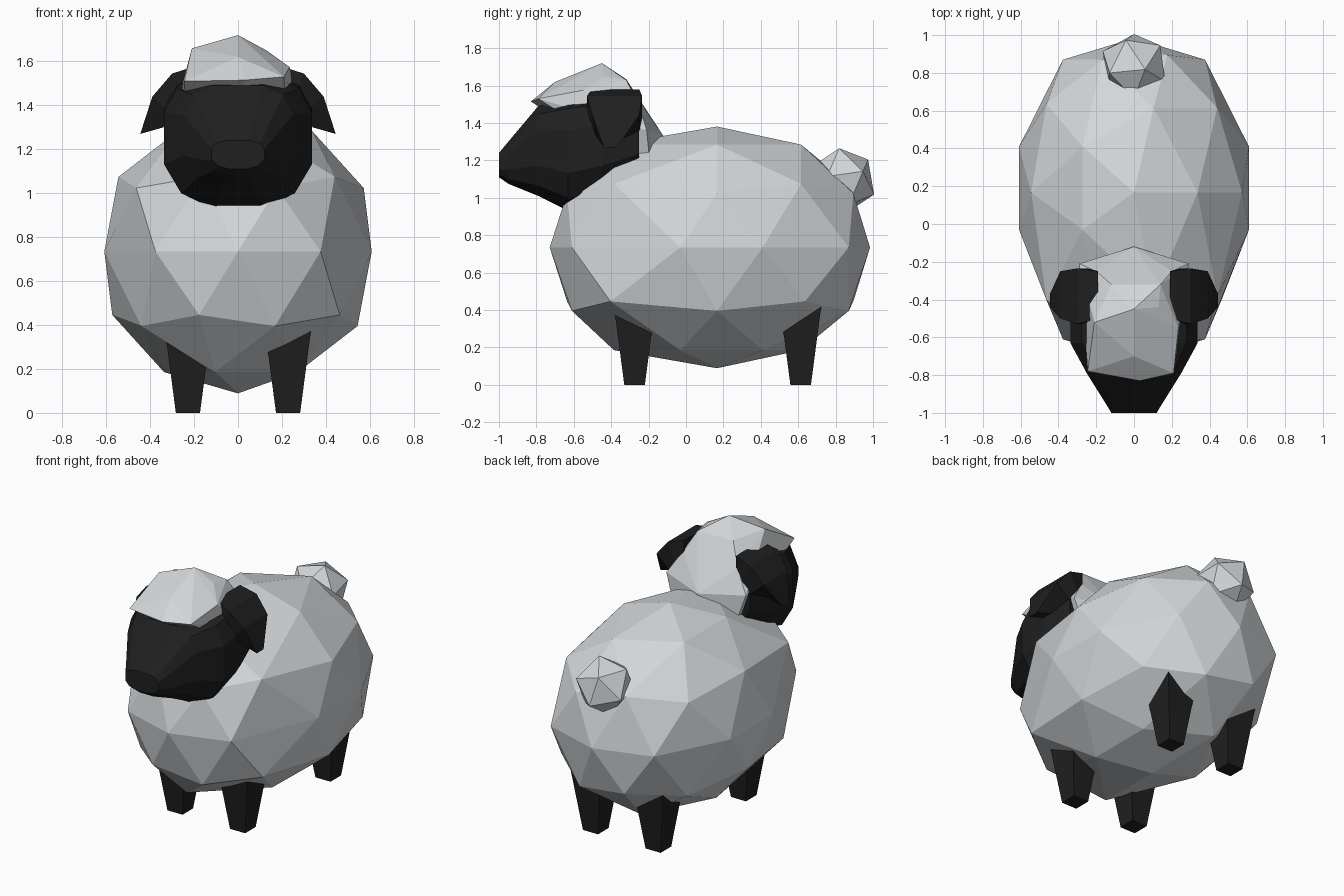
import bpy, bmesh, math
from mathutils import Matrix, Vector

if "Cube" in bpy.data.objects:
    bpy.data.objects.remove(bpy.data.objects["Cube"])


def material(name, rgb):
    m = bpy.data.materials.new(name)
    m.diffuse_color = (*rgb, 1)
    m.use_nodes = True
    m.node_tree.nodes["Principled BSDF"].inputs["Base Color"].default_value = m.diffuse_color
    return m


WOOL = material("pale wool", (0.65, 0.68, 0.70))
DARK = material("black skin", (0.014, 0.014, 0.014))


def finish(bm, name, mat):
    bmesh.ops.recalc_face_normals(bm, faces=bm.faces)
    me = bpy.data.meshes.new(name)
    bm.to_mesh(me)
    bm.free()
    me.materials.append(mat)
    ob = bpy.data.objects.new(name, me)
    bpy.context.collection.objects.link(ob)
    return ob


def loft(name, rings, mat):
    """Skin closed rings of equal point count and cap both ends."""
    bm = bmesh.new()
    vs = [[bm.verts.new(p) for p in r] for r in rings]
    n = len(vs[0])
    for a, b in zip(vs, vs[1:]):
        for i in range(n):
            j = (i + 1) % n
            bm.faces.new((a[i], a[j], b[j], b[i]))
    bm.faces.new(vs[0])
    bm.faces.new(vs[-1])
    return finish(bm, name, mat)


# Body: icosphere stretched along y with an uneven spacing
SPACING = [(-1.01, -.735), (-.809, -.61), (-.5, -.385), (-.309, -.03), (0, .166),
           (.309, .41), (.5, .615), (.809, .87), (1.01, .99)]


def warp(y):
    for (a, fa), (b, fb) in zip(SPACING, SPACING[1:]):
        if y <= b:
            return fa + (fb - fa) * (y - a) / (b - a)
    return SPACING[-1][1]


bm = bmesh.new()
bmesh.ops.create_icosphere(bm, subdivisions=2, radius=1)
for v in bm.verts:
    x, y, z = v.co
    v.co = (x * .64, warp(y), .735 + z * .646)
finish(bm, "body", WOOL)

# Tail: small faceted tuft
bm = bmesh.new()
bmesh.ops.create_icosphere(bm, subdivisions=1, radius=.185)
bm.transform(Matrix.Translation((0, .835, 1.09)) @ Matrix.Rotation(.3, 4, 'Z')
             @ Matrix.Rotation(-.9, 4, 'X'))
finish(bm, "tail", WOOL)

# Legs: square posts widening upward into the body
for side, sx in (("left", -1), ("right", 1)):
    for end, cy in (("front", -.275), ("back", .613)):
        rings = []
        for z, h in ((0, .055), (.48, .118)):
            rings.append([(sx * .228 + i * h, cy + j * h, z)
                          for i, j in ((-1, -1), (1, -1), (1, 1), (-1, 1))])
        loft(f"{end}_{side}_leg", rings, DARK)

# Head: rounded sections from the muzzle to the neck (y, half width, bottom, top)
SECTIONS = [(-1.0, .12, 1.11, 1.24), (-.95, .15, 1.075, 1.30), (-.79, .25, 1.01, 1.49),
            (-.63, .337, .93, 1.53), (-.45, .337, .98, 1.55), (-.25, .29, 1.10, 1.50)]
rings = []
for y, w, lo, hi in SECTIONS:
    ring = []
    for k in range(12):
        a = math.tau * (k + .5) / 12
        c, s = math.cos(a), math.sin(a)
        p = .62 if s > 0 else .85          # squarer forehead, rounder chin
        px = math.copysign(abs(c) ** p, c) / math.cos(math.pi / 12) ** p
        pz = math.copysign(abs(s) ** p, s) / math.cos(math.pi / 12) ** p
        ring.append((w * px, y, (lo + hi) / 2 + (hi - lo) / 2 * pz))
    rings.append(ring)
loft("head", rings, DARK)

# Ears: flat lobes bending outward and down
# (outer x, outer z, inner x, inner z, front y, back y)
EAR = [(.19, 1.58, .19, 1.45, -.50, -.25), (.30, 1.545, .24, 1.40, -.53, -.235),
       (.39, 1.44, .30, 1.36, -.50, -.25), (.445, 1.27, .34, 1.30, -.44, -.37)]
for side, sx in (("left", -1), ("right", 1)):
    rings = [[(sx * xo, f, zo), (sx * xo, b, zo), (sx * xi, b, zi), (sx * xi, f, zi)]
             for xo, zo, xi, zi, f, b in EAR]
    loft(f"{side}_ear", rings, DARK)

# Wool cap: faceted hull over the brow and down the back of the head
CAP = [(0, -.45, 1.72), (-.21, -.52, 1.66), (.13, -.44, 1.65), (0, -.70, 1.62),
       (-.245, -.78, 1.51), (.03, -.83, 1.515), (.21, -.79, 1.53),
       (-.25, -.56, 1.50), (.235, -.55, 1.575), (.22, -.55, 1.50),
       (-.12, -.32, 1.635), (.14, -.32, 1.63), (-.2, -.25, 1.50), (.2, -.25, 1.50),
       (-.29, -.21, 1.36), (.29, -.21, 1.36), (0, -.12, 1.33), (0, -.16, 1.10),
       (-.22, -.19, 1.15), (.22, -.19, 1.15)]
bm = bmesh.new()
for p in CAP:
    bm.verts.new(Vector(p))
res = bmesh.ops.convex_hull(bm, input=bm.verts)
loose = [v for v in bm.verts if not v.link_faces]
bmesh.ops.delete(bm, geom=loose, context='VERTS')
finish(bm, "wool_cap", WOOL)
